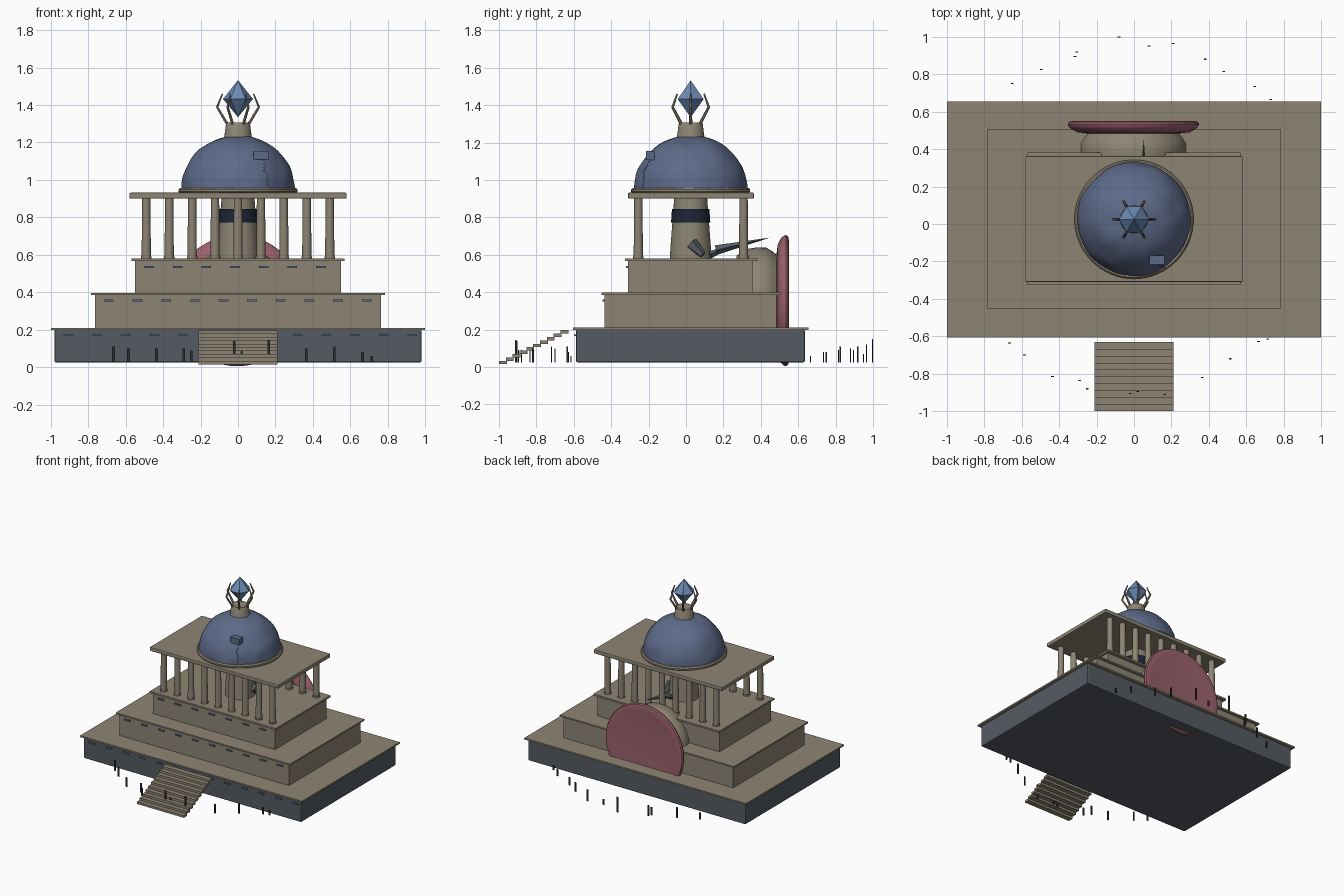
import bpy, bmesh, math
from mathutils import Vector, noise

if "Cube" in bpy.data.objects:
    bpy.data.objects.remove(bpy.data.objects["Cube"])

CY = 0.025  # y of the building axis


def mat(name, rgb):
    m = bpy.data.materials.new(name)
    m.diffuse_color = (*rgb, 1)
    m.use_nodes = True
    m.node_tree.nodes["Principled BSDF"].inputs["Base Color"].default_value = m.diffuse_color
    return m


STONE = mat("stone", (0.27, 0.235, 0.175))
SLATE = mat("slate", (0.09, 0.105, 0.125))
BLUE = mat("blue", (0.11, 0.145, 0.25))
GEM = mat("gem", (0.15, 0.26, 0.46))
NAVY = mat("navy", (0.012, 0.018, 0.035))
PINK = mat("pink", (0.33, 0.12, 0.15))
DARK = mat("dark", (0.02, 0.03, 0.03))


def finish(name, bm, m, smooth=False):
    me = bpy.data.meshes.new(name)
    bmesh.ops.recalc_face_normals(bm, faces=bm.faces)
    bm.to_mesh(me)
    bm.free()
    ob = bpy.data.objects.new(name, me)
    bpy.context.collection.objects.link(ob)
    me.materials.append(m)
    if smooth:
        bpy.ops.object.select_all(action='DESELECT')
        ob.select_set(True)
        bpy.context.view_layer.objects.active = ob
        bpy.ops.object.shade_smooth_by_angle(angle=math.radians(35))
    return ob


def add_box(bm, x0, x1, y0, y1, z0, z1):
    vs = bmesh.ops.create_cube(bm, size=1)["verts"]
    for v in vs:
        v.co = Vector(((x0 + x1) / 2 + v.co.x * (x1 - x0),
                       (y0 + y1) / 2 + v.co.y * (y1 - y0),
                       (z0 + z1) / 2 + v.co.z * (z1 - z0)))


def box(name, m, *dims, bevel=0):
    bm = bmesh.new()
    add_box(bm, *dims)
    if bevel:
        bmesh.ops.bevel(bm, geom=bm.edges[:], offset=bevel, segments=2, affect='EDGES', profile=0.5)
    return finish(name, bm, m)


def add_rod(bm, a, b, r1, r2, n=6):
    a, b = Vector(a), Vector(b)
    d = b - a
    vs = bmesh.ops.create_cone(bm, cap_ends=True, segments=n, radius1=r1, radius2=r2, depth=d.length)["verts"]
    q = Vector((0, 0, 1)).rotation_difference(d)
    for v in vs:
        v.co = q @ v.co + (a + b) / 2


def add_lathe(bm, prof, place, n=48):
    # place(radius, height, angle) gives the point
    rings = []
    for r, h in prof:
        if r == 0:
            rings.append([bm.verts.new(place(0, h, 0))])
        else:
            rings.append([bm.verts.new(place(r, h, 2 * math.pi * i / n)) for i in range(n)])
    for A, B in zip(rings, rings[1:]):
        for i in range(n):
            f = [A[i % len(A)], A[(i + 1) % len(A)], B[(i + 1) % len(B)], B[i % len(B)]]
            bm.faces.new(list(dict.fromkeys(f)))


def upright(r, h, t):
    return (r * math.cos(t), CY + r * math.sin(t), h)


def sideways(r, h, t):
    return (r * math.cos(t) - 0.003, h, 0.355 + r * math.sin(t))


def lathe(name, m, prof, place=upright, n=48):
    bm = bmesh.new()
    add_lathe(bm, prof, place, n)
    return finish(name, bm, m, True)


# stepped terraces with thin cap slabs
box("base_block", SLATE, -0.98, 0.98, -0.588, 0.635, 0.025, 0.2, bevel=0.008)
box("base_cap", STONE, -1, 1, -0.605, 0.655, 0.198, 0.21)
box("middle_block", STONE, -0.765, 0.765, -0.435, 0.485, 0.21, 0.387)
box("middle_cap", STONE, -0.785, 0.785, -0.452, 0.505, 0.385, 0.397)
box("upper_block", STONE, -0.55, 0.55, -0.31, 0.355, 0.397, 0.57)
box("upper_cap", STONE, -0.568, 0.568, -0.325, 0.382, 0.566, 0.58)

# front window slits
bm = bmesh.new()
for x0, count, y, z in ((-0.905, 13, -0.594, 0.17), (-0.69, 10, -0.441, 0.355), (-0.475, 7, -0.316, 0.535)):
    for i in range(count):
        x = x0 + 0.153 * i
        add_box(bm, x - 0.026, x + 0.026, y - 0.005, y + 0.008, z - 0.005, z + 0.005)
finish("window_slits", bm, BLUE)

# floating front stair
bm = bmesh.new()
for i in range(10):
    y, z = -1 + 0.0365 * i, 0.015 + 0.0182 * i
    add_box(bm, -0.212, 0.212, y, y + 0.042, z, z + 0.018)
finish("stair", bm, STONE)

# colonnade: one front and one back row
bm = bmesh.new()
for y in (-0.255, 0.308):
    for i in range(9):
        x = (i - 4) * 0.1225
        add_rod(bm, (x, y, 0.58), (x, y, 0.905), 0.025, 0.022, 16)
        add_rod(bm, (x, y, 0.58), (x, y, 0.592), 0.028, 0.028, 16)
finish("columns", bm, STONE, True)
box("roof_slab", STONE, -0.58, 0.58, -0.31, 0.363, 0.9, 0.932, bevel=0.006)

# inner tower and its dark band
lathe("tower", STONE, [(0, 0.575), (0.112, 0.575), (0.108, 0.64), (0.102, 0.72), (0.096, 0.8), (0.088, 0.905), (0, 0.905)])
lathe("tower_band", NAVY, [(0.09, 0.772), (0.105, 0.772), (0.1, 0.845), (0.085, 0.845)])

# dome, rim and collar
lathe("dome_rim", STONE, [(0, 0.93), (0.312, 0.93), (0.318, 0.937), (0.318, 0.948), (0.31, 0.957), (0, 0.957)], n=64)
prof = [(0.303 * math.cos(math.pi / 2 * i / 24), 0.948 + 0.292 * math.sin(math.pi / 2 * i / 24)) for i in range(24)]
bm = bmesh.new()
add_lathe(bm, prof + [(0, 1.24)], upright, 64)
c = Vector((0, CY, 0.948))
for v in bm.verts:
    v.co += (v.co - c).normalized() * 0.006 * noise.noise(v.co * 11)
finish("dome", bm, BLUE, True)
lathe("collar", STONE, [(0, 1.22), (0.075, 1.22), (0.064, 1.3), (0.06, 1.307), (0, 1.307)])

# hatch and the crack running down from it
box("dome_hatch", BLUE, 0.082, 0.162, -0.215, -0.168, 1.108, 1.155)
bm = bmesh.new()
pts = []
for x, z in ((0.13, 1.11), (0.145, 1.075), (0.138, 1.05), (0.158, 1.01), (0.162, 0.965)):
    s = 0.303 * math.sqrt(max(0, 1 - ((z - 0.948) / 0.292) ** 2))
    pts.append((x, CY - math.sqrt(s * s - x * x), z))
for a, b in zip(pts, pts[1:]):
    add_rod(bm, a, b, 0.005, 0.005)
finish("dome_crack", bm, GEM)

# crystal finial held by six bent prongs
bm = bmesh.new()
add_lathe(bm, [(0, 1.335), (0.08, 1.432), (0, 1.533)], upright, 6)
finish("crystal", bm, GEM)
bm = bmesh.new()
for i in range(6):
    t = math.pi / 3 * i
    add_rod(bm, upright(0.055, 1.295, t), upright(0.112, 1.39, t), 0.009, 0.007)
    add_rod(bm, upright(0.112, 1.388, t), upright(0.083, 1.46, t), 0.007, 0.004)
finish("prongs", bm, STONE)

# rear round chamber and pink disc
lathe("rear_chamber", STONE, [(0, 0.27), (0.24, 0.27), (0.275, 0.32), (0.285, 0.38), (0.283, 0.43),
                              (0.265, 0.46), (0.24, 0.49), (0, 0.49)], sideways)
lathe("rear_disc", PINK, [(0, 0.485), (0.25, 0.484), (0.3, 0.49), (0.332, 0.506), (0.348, 0.525), (0.35, 0.535),
                          (0.343, 0.546), (0.325, 0.55), (0.29, 0.546), (0, 0.543)], sideways, 64)

# dark shards beside the tower
bm = bmesh.new()
add_rod(bm, (0.05, 0.16, 0.625), (0.052, 0.45, 0.692), 0.026, 0, 4)
add_rod(bm, (0.11, 0.03, 0.66), (0.13, 0.09, 0.6), 0.035, 0.02, 5)
add_rod(bm, (0.04, 0.13, 0.6), (0.02, 0.27, 0.66), 0.02, 0, 4)
finish("shards", bm, SLATE)

# ring of small standing figures: x, y, top height
bm = bmesh.new()
figures = [(-0.665, -0.635, .11), (-0.585, -0.7, .1), (-0.435, -0.815, .1), (-0.29, -0.835, .1), (-0.25, -0.88, .09),
           (-0.02, -0.905, .14), (0.02, -0.895, .09), (0.165, -0.91, .145), (0.365, -0.82, .1), (0.515, -0.72, .11),
           (0.665, -0.628, .08), (0.715, -0.615, .06), (-0.65, 0.75, .08), (-0.495, 0.825, .11), (-0.315, 0.895, .09),
           (-0.305, 0.918, .11), (-0.08, 0.998, .15), (0.08, 0.95, .07), (0.21, 0.965, .12), (0.38, 0.88, .1),
           (0.48, 0.815, .09), (0.645, 0.735, .08), (0.73, 0.665, .06)]
for x, y, z in figures:
    add_box(bm, x - 0.007, x + 0.007, y - 0.003, y + 0.003, 0.025, z)
finish("figures", bm, DARK)
